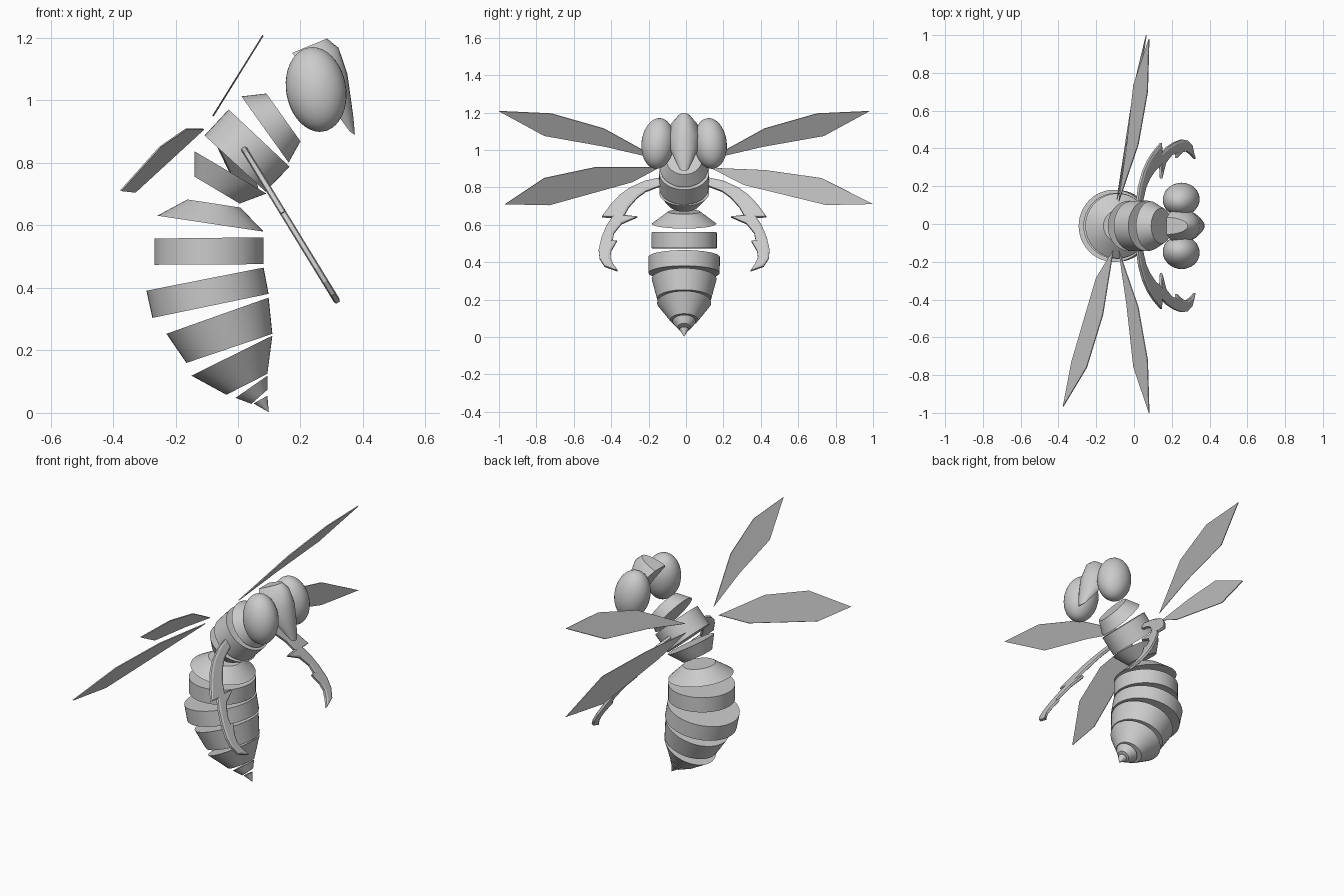
import bpy, bmesh, math
from mathutils import Vector

if "Cube" in bpy.data.objects:
    bpy.data.objects.remove(bpy.data.objects["Cube"])

MID = -0.01  # symmetry plane in y


def finish(name, bm, angle=None):
    bmesh.ops.recalc_face_normals(bm, faces=bm.faces)
    me = bpy.data.meshes.new(name)
    bm.to_mesh(me)
    bm.free()
    ob = bpy.data.objects.new(name, me)
    bpy.context.collection.objects.link(ob)
    if angle:
        bpy.ops.object.select_all(action='DESELECT')
        ob.select_set(True)
        bpy.context.view_layer.objects.active = ob
        bpy.ops.object.shade_smooth_by_angle(angle=math.radians(angle))
    return ob


def loft(bm, rings):
    vs = [[bm.verts.new(p) for p in r] for r in rings]
    n = len(vs[0])
    for a, b in zip(vs, vs[1:]):
        for i in range(n):
            j = (i + 1) % n
            bm.faces.new((a[i], a[j], b[j], b[i]))
    bm.faces.new(vs[0])
    bm.faces.new(vs[-1])


def band(name, l0, r0, l1, r1, n=48):
    """Tapered solid between two tilted discs, given by their end points in xz."""
    rings = []
    for (xa, za), (xb, zb) in ((l0, r0), (l1, r1)):
        a, b = Vector((xa, MID, za)), Vector((xb, MID, zb))
        c, h = (a + b) / 2, (b - a) / 2
        rings.append([c + h * math.cos(t) + Vector((0, h.length * math.sin(t), 0))
                      for t in (2 * math.pi * i / n for i in range(n))])
    bm = bmesh.new()
    loft(bm, rings)
    return finish(name, bm, 30)


def plate(name, pts, thick, ridge=0):
    bm = bmesh.new()
    f = bm.faces.new([bm.verts.new(p) for p in pts])
    f.normal_update()
    nrm = f.normal.copy()
    bmesh.ops.translate(bm, verts=bm.verts, vec=-nrm * thick / 2)
    ext = bmesh.ops.extrude_face_region(bm, geom=[f], use_keep_orig=True)
    bmesh.ops.translate(bm, vec=nrm * thick,
                        verts=[g for g in ext['geom'] if isinstance(g, bmesh.types.BMVert)])
    bmesh.ops.recalc_face_normals(bm, faces=bm.faces)
    if ridge:
        caps = [g for g in bm.faces if len(g.verts) == len(pts)]
        bmesh.ops.inset_individual(bm, faces=caps, thickness=0.012, depth=ridge)
    return finish(name, bm)


# Abdomen rings, from sting upward
band("sting", (.05, .03), (.094, .055), (.0975, .003), (.0985, .003))
band("abdomen_ring_1", (-.008, .048), (.094, .119), (.043, .029), (.094, .074))
band("abdomen_ring_2", (-.149, .119), (.11, .247), (-.037, .058), (.094, .125))
band("abdomen_ring_3", (-.229, .253), (.098, .369), (-.165, .16), (.11, .253))
band("abdomen_ring_4", (-.293, .391), (.082, .465), (-.274, .304), (.098, .381))
band("abdomen_ring_5", (-.268, .558), (.082, .562), (-.268, .474), (.082, .476))
band("abdomen_ring_6", (-.162, .683), (.008, .657), (-.258, .631), (.082, .58))

# Thorax rings
band("thorax_lower", (-.139, .837), (.091, .702), (-.139, .756), (.005, .67))
band("thorax_middle", (-.03, .971), (.165, .788), (-.107, .888), (.088, .708))
band("thorax_upper", (.091, 1.022), (.2, .869), (.011, 1.013), (.162, .801))

# Head: half-round sections with a flat back (back x,z / front x,z / half width)
sections = [((.173, 1.152), (.285, 1.198), .045), ((.195, 1.125), (.322, 1.168), .075),
            ((.235, 1.067), (.35, 1.085), .092), ((.277, 1.01), (.362, 1.0), .078),
            ((.318, .955), (.37, .94), .052), ((.358, .9), (.374, .89), .025)]
rings = []
for (bx, bz), (fx, fz), w in sections:
    ring = []
    for i in range(17):
        t = math.pi * (i / 16 - .5)
        k = math.cos(t)
        ring.append((bx + (fx - bx) * k, MID + w * math.sin(t), bz + (fz - bz) * k))
    rings.append(ring)
bm = bmesh.new()
loft(bm, rings)
finish("head", bm, 40)

# Eyes
for side, label in ((-1, "right"), (1, "left")):
    bm = bmesh.new()
    bmesh.ops.create_uvsphere(bm, u_segments=32, v_segments=20, radius=1)
    eye = finish(label + "_eye", bm, 40)
    eye.location = (.25, MID + side * .14, 1.035)
    eye.scale = (.096, .088, .137)
    eye.rotation_euler = (side * math.radians(6), math.radians(-10), 0)

# Front wings and jagged hooked legs, mirrored
wing = [(.99, 1.208), (.71, 1.195), (.43, 1.115), (.13, .95), (.42, 1.018), (.747, 1.076)]
leg = [(.12, .852), (.21, .833), (.29, .797), (.345, .757), (.39, .71), (.44, .642),
       (.385, .64), (.415, .595), (.442, .53), (.457, .465), (.452, .42), (.425, .378), (.355, .353),
       (.38, .39), (.395, .425), (.39, .46), (.36, .512), (.383, .515), (.375, .555), (.335, .605),
       (.25, .642), (.32, .65), (.295, .695), (.25, .745), (.205, .778), (.12, .81)]
for side, label in ((-1, "right"), (1, "left")):
    plate(label + "_front_wing",
          [(-.08 + (z - .95) * .62, MID + side * y, z) for y, z in wing], .005)
    lg = leg if side == 1 else leg[::-1]
    plate(label + "_leg",
          [(.016 + (.85 - z) * .612, MID + side * y, z) for y, z in lg], .013, .004)

# Hind wings, one swept back and one swept forward
plate("right_hind_wing", [(-.375, -.967, .711), (-.33, -.73, .706), (-.2, -.287, .829),
                          (-.11, -.14, .908), (-.165, -.48, .909), (-.25, -.758, .85)], .005)
plate("left_hind_wing", [(.065, 1.0, .711), (.005, .75, .706), (-.045, .31, .813),
                         (-.09, .13, .905), (-.04, .42, .893), (.025, .725, .85)], .005)
